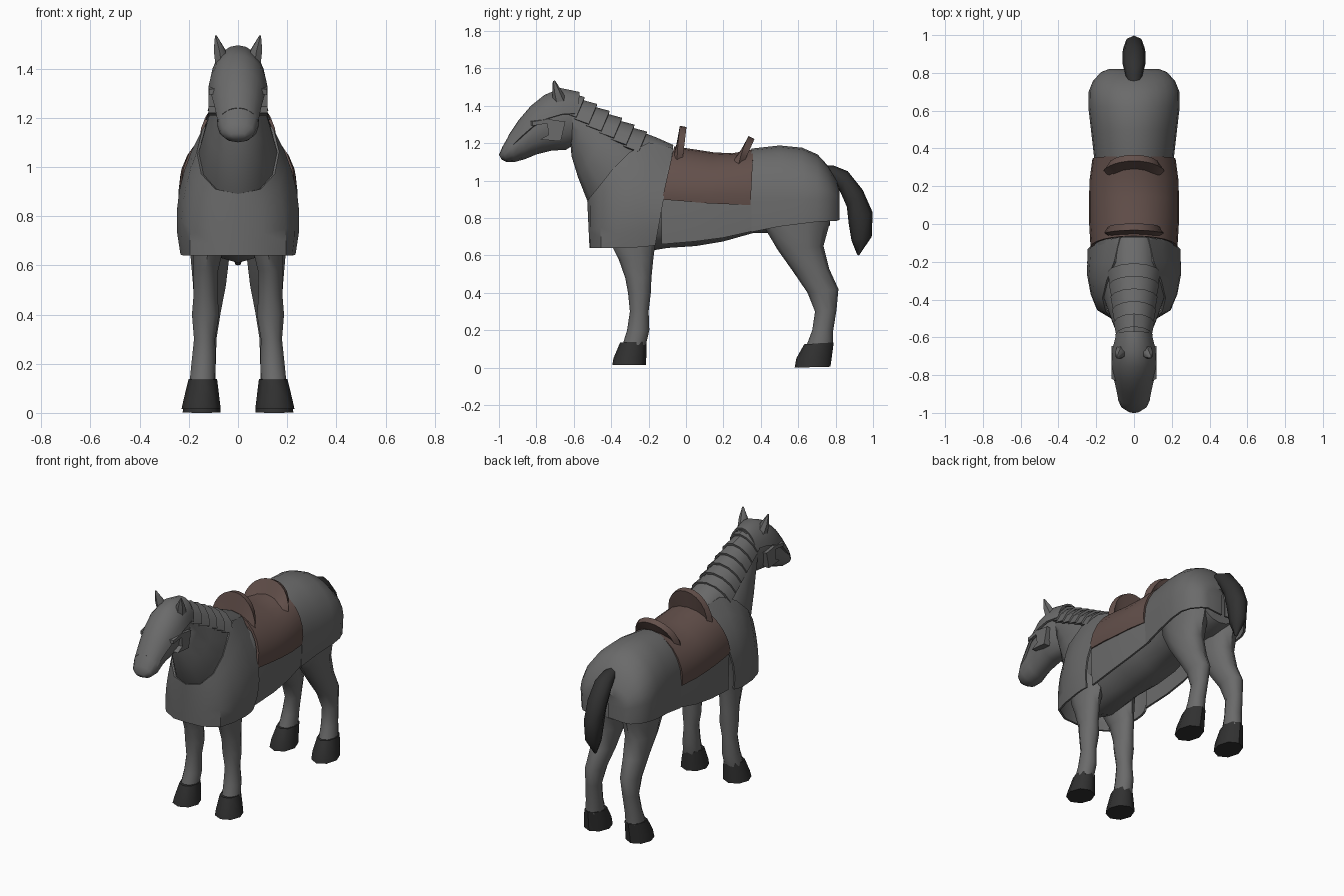
import bpy, math
from mathutils import Vector


def material(name, rgb):
    m = bpy.data.materials.new(name)
    m.diffuse_color = (*rgb, 1)
    return m


GREY = material("grey", (0.145, 0.145, 0.145))
DARK = material("charcoal", (0.03, 0.03, 0.03))
BROWN = material("leather_brown", (0.125, 0.08, 0.07))


def finish(name, verts, faces, mat, thick=0, angle=35):
    me = bpy.data.meshes.new(name)
    me.from_pydata(verts, [], faces)
    ob = bpy.data.objects.new(name, me)
    bpy.context.collection.objects.link(ob)
    me.materials.append(mat)
    bpy.ops.object.select_all(action='DESELECT')
    bpy.context.view_layer.objects.active = ob
    ob.select_set(True)
    bpy.ops.object.mode_set(mode='EDIT')
    bpy.ops.mesh.select_all(action='SELECT')
    bpy.ops.mesh.normals_make_consistent(inside=False)
    bpy.ops.object.mode_set(mode='OBJECT')
    if thick:
        mod = ob.modifiers.new("thickness", 'SOLIDIFY')
        mod.thickness, mod.offset = thick, 0
        bpy.ops.object.modifier_apply(modifier=mod.name)
    bpy.ops.object.shade_smooth_by_angle(angle=math.radians(angle))
    return ob


def skin(name, rows, mat, closed=True, cap=True, thick=0, angle=35):
    """Join equal rows of points into a surface."""
    n = len(rows[0])
    verts = [p for r in rows for p in r]
    faces = [(i * n + j, i * n + (j + 1) % n, (i + 1) * n + (j + 1) % n, (i + 1) * n + j)
             for i in range(len(rows) - 1) for j in range(n if closed else n - 1)]
    if cap:
        faces += [tuple(range(n)), tuple(range(len(verts) - n, len(verts)))]
    return finish(name, verts, faces, mat, thick, angle)


def loft(name, rings, mat, n=12, xc=0, side=1, angle=55, **kw):
    """Each ring: top y, z, bottom y, z, half width and optional x centre."""
    rows = []
    for r in rings:
        t, b, w = Vector((0, r[0], r[1])), Vector((0, r[2], r[3])), r[4]
        cx = r[5] if len(r) > 5 else xc
        rows.append([(t + b) / 2 + (t - b) / 2 * math.cos(a)
                     + Vector((side * cx + w * math.sin(a), 0, 0))
                     for a in [2 * math.pi * k / n for k in range(n)]])
    return skin(name, rows, mat, angle=angle, **kw)


def hood(name, rings, mat, reach, n=10, thick=0.012, **kw):
    """Open half-tube over the top of loft-style rings."""
    rows = []
    for ty, tz, by, bz, w in rings:
        t, b = Vector((0, ty, tz)), Vector((0, by, bz))
        rows.append([(t + b) / 2 + (t - b) / 2 * math.cos(a) + Vector((w * math.sin(a), 0, 0))
                     for a in [math.radians(reach) * (2 * k / n - 1) for k in range(n + 1)]])
    return skin(name, rows, mat, closed=False, cap=False, thick=thick, **kw)


def drape(name, rings, mat, shear=(0, 0), end=False, thick=0.012):
    """Cover hanging over the back: y, top z, half width, widest z, hem z."""
    rows = []
    for i, (y, top, w, zc, hem) in enumerate(rings):
        k = shear[0] + (shear[1] - shear[0]) * i / (len(rings) - 1)
        arc = [(w * math.cos(a), zc + (top - zc) * math.sin(a))
               for a in [math.pi * j / 12 for j in range(13)]]
        pts = [(w * 0.97, hem)] + arc + [(-w * 0.97, hem)]
        rows.append([(x, y + k * (z - 1.15), z) for x, z in pts])
    if end:
        last = rows[-1]
        rows.append([(x * 0.1, y - .012, z) for x, y, z in last])
    return skin(name, rows, mat, closed=False, cap=False, thick=thick)


# Body, neck and head
loft("body", [(-.49, .95, -.48, .72, .09), (-.42, 1.04, -.42, .65, .16),
              (-.28, 1.15, -.28, .61, .185), (-.1, 1.15, -.1, .64, .185),
              (.05, 1.13, .05, .65, .205), (.2, 1.105, .2, .675, .205),
              (.36, 1.13, .36, .72, .185), (.52, 1.16, .52, .72, .20),
              (.67, 1.11, .67, .72, .205), (.77, 1.01, .77, .76, .14)], GREY, n=16)
loft("neck", [(-.08, 1.14, -.46, .78, .15), (-.24, 1.22, -.525, .885, .162),
              (-.38, 1.32, -.578, 1.02, .128), (-.5, 1.40, -.612, 1.13, .10),
              (-.6, 1.45, -.62, 1.22, .088)], GREY)
HEAD = [(-.57, 1.46, -.59, 1.20, .08), (-.67, 1.48, -.64, 1.165, .10),
        (-.755, 1.443, -.72, 1.16, .106), (-.825, 1.388, -.80, 1.14, .096),
        (-.89, 1.315, -.86, 1.115, .084), (-.945, 1.245, -.915, 1.10, .086),
        (-.982, 1.18, -.96, 1.10, .066), (-1.0, 1.138, -.985, 1.112, .03)]
loft("head", HEAD, GREY)
# Face plate along the top of the head, tapering into the nose
hood("face_plate", [(y, z + d, b, c, w + d) for (y, z, b, c, w), d in
                    zip(HEAD, (.008, .009, .009, .008, .005, -.008))], GREY, 80, angle=50)

for s in (1, -1):
    tag = "right" if s > 0 else "left"
    # Ears
    loft("ear_" + tag, [(-.635, 1.43, -.71, 1.41, .03, .066), (-.665, 1.48, -.715, 1.47, .027, .075),
                        (-.70, 1.535, -.712, 1.532, .004, .09)], GREY, n=6, side=s)
    # Hood over the eye and the cheek guard
    box = [(.055, -.85, 1.325), (.118, -.82, 1.315), (.12, -.73, 1.33), (.06, -.73, 1.36)]
    skin("eye_hood_" + tag, [[(s * x, y, z + d) for x, y, z in box] for d in (0, -.022)], GREY)
    cheek = [(-.745, 1.33), (-.645, 1.315), (-.67, 1.21), (-.78, 1.22), (-.735, 1.245)]
    skin("cheek_guard_" + tag, [[(s * x, y, z) for y, z in cheek] for x in (.08, .12)], GREY)
    # Front leg and hoof
    loft("front_leg_" + tag, [(-.43, .80, -.14, .80, .07, .115), (-.40, .66, -.165, .66, .064, .122),
                              (-.36, .58, -.175, .58, .053, .131), (-.325, .48, -.185, .48, .051, .132),
                              (-.31, .40, -.188, .40, .058, .132), (-.30, .30, -.2, .30, .045, .136),
                              (-.315, .20, -.196, .20, .052, .14), (-.34, .12, -.215, .12, .054, .146)],
         GREY, n=10, side=s)
    loft("front_hoof_" + tag, [(-.352, .135, -.212, .14, .058, .143), (-.388, .05, -.212, .06, .073, .148),
                               (-.394, .015, -.215, .015, .08, .15)], DARK, n=8, side=s)
    # Hind leg and hoof
    loft("hind_leg_" + tag, [(.40, .86, .79, .88, .09, .11), (.425, .74, .765, .76, .09, .112),
                             (.49, .63, .735, .65, .083, .114), (.575, .51, .765, .53, .07, .116),
                             (.65, .40, .815, .42, .056, .124), (.69, .30, .805, .31, .046, .131),
                             (.675, .20, .787, .20, .05, .138), (.645, .12, .785, .12, .053, .143)],
         GREY, n=10, side=s)
    loft("hind_hoof_" + tag, [(.632, .125, .79, .135, .059, .143), (.59, .05, .78, .06, .071, .146),
                              (.581, 0, .772, .005, .077, .148)], DARK, n=8, side=s)

# Tail
loft("tail", [(.71, 1.085, .72, 1.04, .03), (.79, 1.08, .79, .99, .045), (.865, 1.05, .825, .94, .06),
              (.945, .95, .86, .86, .062), (.998, .83, .87, .77, .056), (.993, .70, .885, .68, .045),
              (.925, .60, .915, .605, .01)], DARK, n=8)

# Overlapping neck plates
for i in range(6):
    f = i / 6
    y, z = -.625 + .40 * f, 1.462 - .222 * f
    w = .078 + .05 * f
    hood("neck_plate_%d" % (i + 1),
         [(y, z, y - .10, z - .22, w), (y + .082, z - .022, y - .018, z - .26, w + .016)],
         GREY, 82, n=6, thick=.014)
hood("withers_plate", [(-.24, 1.255, -.30, 1.06, .112), (-.16, 1.225, -.18, 1.06, .108),
                       (-.07, 1.185, -.09, 1.04, .105)], GREY, 75, n=6)

# Chest guard: collar point, hem point, bulge
cols = [((0, -.522, .89), (0, -.51, .64), 0), ((.09, -.508, .91), (.10, -.505, .64), .005),
        ((.145, -.46, .97), (.19, -.45, .64), .015), ((.162, -.39, 1.06), (.215, -.36, .64), .03),
        ((.14, -.30, 1.15), (.228, -.25, .645), .05), ((.10, -.20, 1.20), (.228, -.20, .65), .063),
        ((.07, -.07, 1.17), (.22, -.165, .655), .078)]
rows = []
for sgn, c, h, b in [(-1, *k) for k in cols[:0:-1]] + [(1, *k) for k in cols]:
    row = []
    for k in range(7):
        t = k / 6
        p = Vector(c).lerp(Vector(h), t)
        p.x += b * math.sin(math.pi * t) ** .85
        row.append((sgn * p.x, p.y, p.z))
    rows.append(row)
skin("chest_guard", rows, GREY, closed=False, cap=False, thick=.012)

# Flank cover and rump guard
drape("flank_cover", [(-.13, 1.15, .21, .88, .66), (.05, 1.145, .218, .88, .675),
                      (.2, 1.12, .215, .89, .695), (.38, 1.14, .20, .90, .735)], GREY)
drape("rump_guard", [(.35, 1.165, .205, .90, .725), (.5, 1.182, .222, .90, .755),
                     (.62, 1.17, .236, .90, .77), (.70, 1.135, .234, .90, .78),
                     (.755, 1.075, .212, .90, .783), (.80, 1.0, .17, .89, .785),
                     (.815, .95, .13, .88, .79)], GREY, end=True)

# Saddle blanket, pommel and cantle
drape("saddle_blanket", [(-.07, 1.175, .222, .93, .90), (.05, 1.158, .23, .93, .89),
                         (.15, 1.143, .23, .93, .88), (.25, 1.138, .228, .93, .875),
                         (.36, 1.16, .212, .92, .87)], BROWN, shear=(.23, .06), thick=.016)


def saddle_arch(name, y_end, y_mid, z_base, height, lean, thick):
    rows = []
    for k in range(13):
        a = math.pi * k / 12
        c, q = math.cos(a), math.sin(a)
        y = y_end + (y_mid - y_end) * q
        z = z_base + height * q ** .85
        low = z_base + .065 * q
        rows.append([(.115 * c, y - lean, low), (.135 * c, y - lean / 2, (low + z) / 2), (.148 * c, y, z)])
    skin(name, rows, BROWN, closed=False, cap=False, thick=thick)


saddle_arch("pommel", -.035, -.015, 1.09, .20, .025, .036)
saddle_arch("cantle", .29, .35, 1.075, .155, .045, .036)
